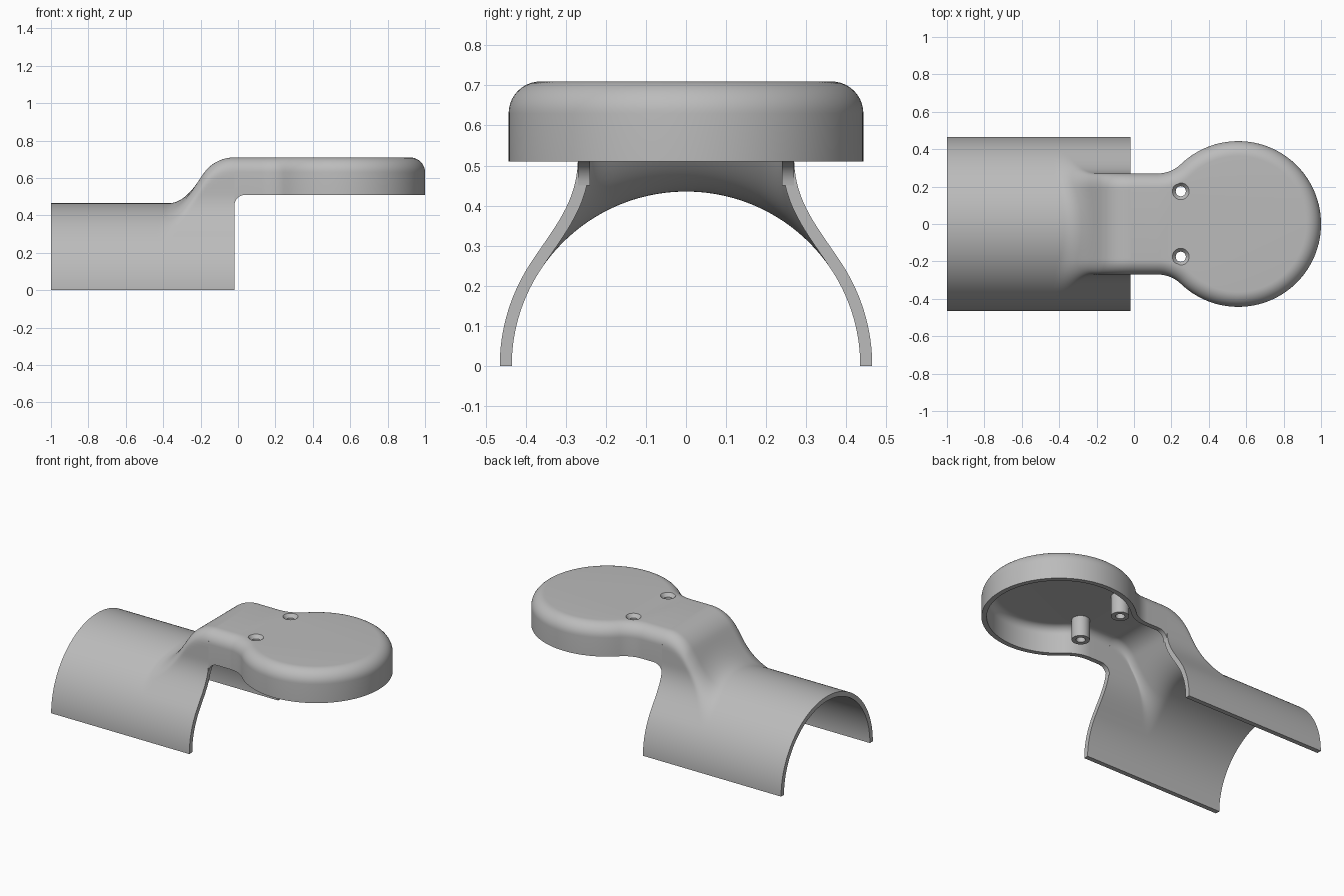
import bpy, bmesh, math
from mathutils import Vector

if "Cube" in bpy.data.objects:
    bpy.data.objects.remove(bpy.data.objects["Cube"])

# Main dimensions
PIPE_R, NECK_W, TOP, RIM = 0.465, 0.27, 0.71, 0.51
EDGE_R, WALL, SEAM = 0.08, 0.03, -0.02
DISC_X, DISC_R, FILLET = 0.557, 0.443, 0.18
HOLE_X, HOLE_Y, HOLE_R = 0.25, 0.175, 0.045
BLEND = 0.12

grey = bpy.data.materials.new("light_grey")
grey.use_nodes = True
grey.diffuse_color = (0.5, 0.5, 0.5, 1)
grey.node_tree.nodes["Principled BSDF"].inputs["Base Color"].default_value = (0.5, 0.5, 0.5, 1)


def finish(bm, name, thickness=0):
    """Turn a bmesh into a smooth shaded object, optionally as a shell."""
    mesh = bpy.data.meshes.new(name)
    bm.to_mesh(mesh)
    bm.free()
    mesh.materials.append(grey)
    obj = bpy.data.objects.new(name, mesh)
    bpy.context.collection.objects.link(obj)
    bpy.ops.object.select_all(action='DESELECT')
    obj.select_set(True)
    bpy.context.view_layer.objects.active = obj
    if thickness:
        mod = obj.modifiers.new("shell", 'SOLIDIFY')
        mod.thickness = thickness
        mod.offset = -1
        mod.use_even_offset = True
        bpy.ops.object.modifier_apply(modifier=mod.name)
    bpy.ops.object.shade_smooth_by_angle(angle=math.radians(35))
    return obj


def skin(bm, rows):
    """Bridge successive rows of vertices with quads."""
    for a, b in zip(rows, rows[1:]):
        for j in range(len(a) - 1):
            bm.faces.new((a[j], a[j + 1], b[j + 1], b[j]))


# Half pipe saddle blending up into the neck
def neck_height(x):
    radius, slope = 0.2, 1.5
    steep = math.atan(slope)
    x_line = SEAM - radius * math.sin(steep)
    if x > x_line:
        return TOP - radius + math.sqrt(radius ** 2 - (x - SEAM) ** 2)
    z_line = TOP - radius + radius * math.cos(steep)
    return max(0.2, z_line + slope * (x - x_line))


def section_distance(y, z, height):
    pipe = math.hypot(y, z) - PIPE_R
    qy, qz = abs(y) - NECK_W + EDGE_R, z - height + EDGE_R
    box = min(max(qy, qz), 0) + math.hypot(max(qy, 0), max(qz, 0)) - EDGE_R
    h = max(BLEND - abs(pipe - box), 0) / BLEND
    return min(pipe, box) - h * h * BLEND / 4


def section_radius(angle, height):
    low, high = 0.3, 1.0
    for _ in range(24):
        mid = (low + high) / 2
        inside = section_distance(mid * math.cos(angle), mid * math.sin(angle), height) < 0
        low, high = (mid, high) if inside else (low, mid)
    return low


bm = bmesh.new()
steps, angles = 56, 240
stations = [-1, -0.8] + [-0.58 + (SEAM + 0.58) * i / steps for i in range(steps + 1)]
rows = []
for x in stations:
    row = []
    for j in range(angles + 1):
        a = math.pi * j / angles
        r = section_radius(a, neck_height(x))
        row.append(bm.verts.new((x, r * math.cos(a), r * math.sin(a))))
    rows.append(row)
skin(bm, rows)
bmesh.ops.reverse_faces(bm, faces=[f for f in bm.faces if f.calc_center_median().dot(f.normal) < 0])
bm.normal_update()
if sum(f.normal.z for f in bm.faces) < 0:
    bmesh.ops.reverse_faces(bm, faces=bm.faces[:])
finish(bm, "pipe_saddle", WALL)


# Keyhole outline of the cap: (point, outward normal), lower half then mirrored
def cap_outline():
    half = []
    fx = DISC_X - math.sqrt((DISC_R + FILLET) ** 2 - (NECK_W + FILLET) ** 2)
    for i in range(9):
        x = SEAM + 0.06 * (1 - math.cos(math.pi / 2 * i / 8))
        half.append((Vector((x, -NECK_W)), Vector((0, -1))))
    turn = math.atan2(DISC_X - fx, NECK_W + FILLET)
    for i in range(13):
        a = turn * i / 12
        n = Vector((-math.sin(a), -math.cos(a)))
        half.append((Vector((fx, -NECK_W - FILLET)) - FILLET * n, n))
    start = -math.pi / 2 - turn
    for i in range(1, 49):
        a = start * (1 - i / 48)
        n = Vector((math.cos(a), math.sin(a)))
        half.append((Vector((DISC_X, 0)) + DISC_R * n, n))
    flip = Vector((1, -1))
    return half + [(p * flip, n * flip) for p, n in reversed(half[:-1])]


def rim_height(x):
    r = RIM - 0.45
    return 0.45 + math.sqrt(max(0, r * r - max(0, SEAM + r - x) ** 2))


outline = cap_outline()
bm = bmesh.new()
rows = [[bm.verts.new((p.x, p.y, rim_height(p.x))) for p, n in outline]]
for i in range(11):
    a = math.pi / 2 * i / 10
    inset = EDGE_R * (1 - math.cos(a))
    z = TOP - EDGE_R + EDGE_R * math.sin(a)
    rows.append([bm.verts.new((*(p - n * inset), z)) for p, n in outline])
skin(bm, rows)

# Flat cap top with two screw holes
top = rows[-1]
edges = [bm.edges.get(pair) for pair in zip(top, top[1:])]
edges.append(bm.edges.new((top[-1], top[0])))
for side in (-1, 1):
    ring = []
    for i in range(32):
        a = math.tau * i / 32
        ring.append(bm.verts.new((HOLE_X + HOLE_R * math.cos(a),
                                  side * HOLE_Y + HOLE_R * math.sin(a), TOP)))
    edges += [bm.edges.new((ring[i - 1], ring[i])) for i in range(32)]
fill = bmesh.ops.triangle_fill(bm, edges=edges, use_beauty=True, normal=(0, 0, 1))
bm.normal_update()
bmesh.ops.reverse_faces(bm, faces=[f for f in fill["geom"]
                                   if isinstance(f, bmesh.types.BMFace) and f.normal.z < 0])
finish(bm, "round_cap", WALL)

# Countersunk screw bosses under the cap
profile = [(HOLE_R, TOP), (0.027, 0.688), (0.027, 0.55), (0.052, 0.55), (0.052, 0.69)]
for side, name in ((-1, "right_screw_boss"), (1, "left_screw_boss")):
    bm = bmesh.new()
    rows = []
    for i in range(32):
        a = math.tau * i / 32
        rows.append([bm.verts.new((HOLE_X + r * math.cos(a), side * HOLE_Y + r * math.sin(a), z))
                     for r, z in profile])
    for row in rows:
        row.append(row[0])
    skin(bm, rows + rows[:1])
    bmesh.ops.recalc_face_normals(bm, faces=bm.faces[:])
    finish(bm, name)
